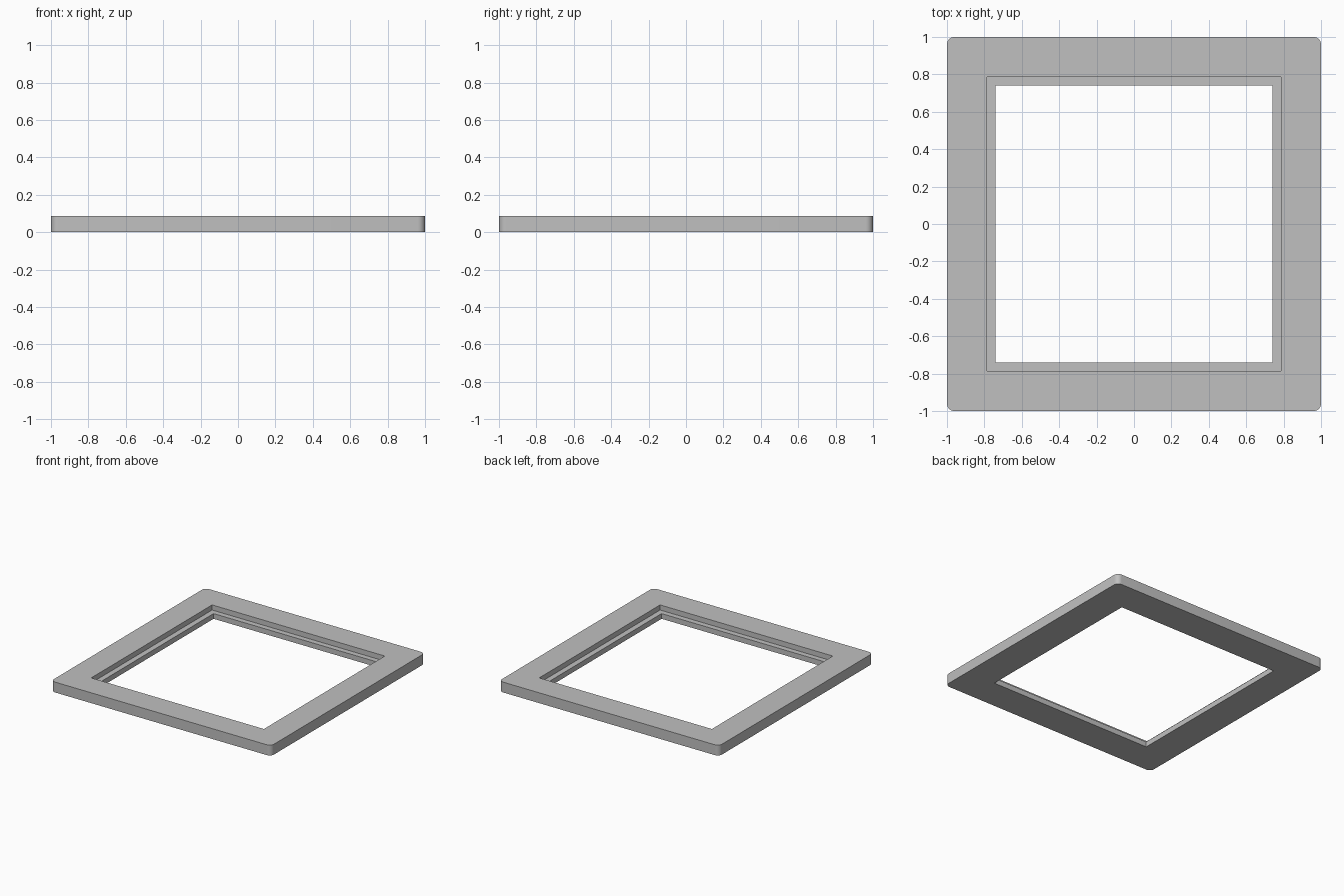
import bpy
import bmesh
import math

HEIGHT = 0.085        # full thickness
LEDGE = 0.043         # height of the inner step
OUTER = 1.0           # half widths
RECESS = 0.785
OPENING = 0.74
CORNER = 0.04         # rounding of the outer corners

if "Cube" in bpy.data.objects:
    bpy.data.objects.remove(bpy.data.objects["Cube"], do_unlink=True)

grey = bpy.data.materials.new("plain grey")
grey.use_nodes = True
colour = (0.527, 0.527, 0.527, 1.0)
grey.diffuse_color = colour
grey.node_tree.nodes["Principled BSDF"].inputs["Base Color"].default_value = colour


def slab(name, half, bottom, top, radius=0.0):
    """Square slab, with its upright edges rounded if a radius is given."""
    bm = bmesh.new()
    bmesh.ops.create_cube(bm, size=1.0)
    for v in bm.verts:
        v.co.x *= 2 * half
        v.co.y *= 2 * half
        v.co.z = top if v.co.z > 0 else bottom
    if radius:
        upright = [e for e in bm.edges
                   if abs(e.verts[0].co.z - e.verts[1].co.z) > 0.01]
        bmesh.ops.bevel(bm, geom=upright, offset=radius, segments=8,
                        profile=0.5, affect='EDGES')
    mesh = bpy.data.meshes.new(name)
    bm.to_mesh(mesh)
    bm.free()
    mesh.materials.append(grey)
    obj = bpy.data.objects.new(name, mesh)
    bpy.context.collection.objects.link(obj)
    return obj


# Outer frame body
frame = slab("square_frame", OUTER, 0.0, HEIGHT, CORNER)
bpy.context.view_layer.objects.active = frame
frame.select_set(True)

# Through opening, then the wider recess that leaves the ledge
for name, half, bottom in (("opening_cutter", OPENING, -0.1),
                           ("recess_cutter", RECESS, LEDGE)):
    cutter = slab(name, half, bottom, HEIGHT + 0.1)
    cutter.hide_render = True
    cut = frame.modifiers.new(name, 'BOOLEAN')
    cut.operation = 'DIFFERENCE'
    cut.solver = 'EXACT'
    cut.object = cutter
    bpy.ops.object.modifier_apply(modifier=cut.name)
    bpy.data.objects.remove(cutter, do_unlink=True)

# Smooth rounded corners, crisp edges elsewhere
bpy.ops.object.shade_smooth_by_angle(angle=math.radians(30))
